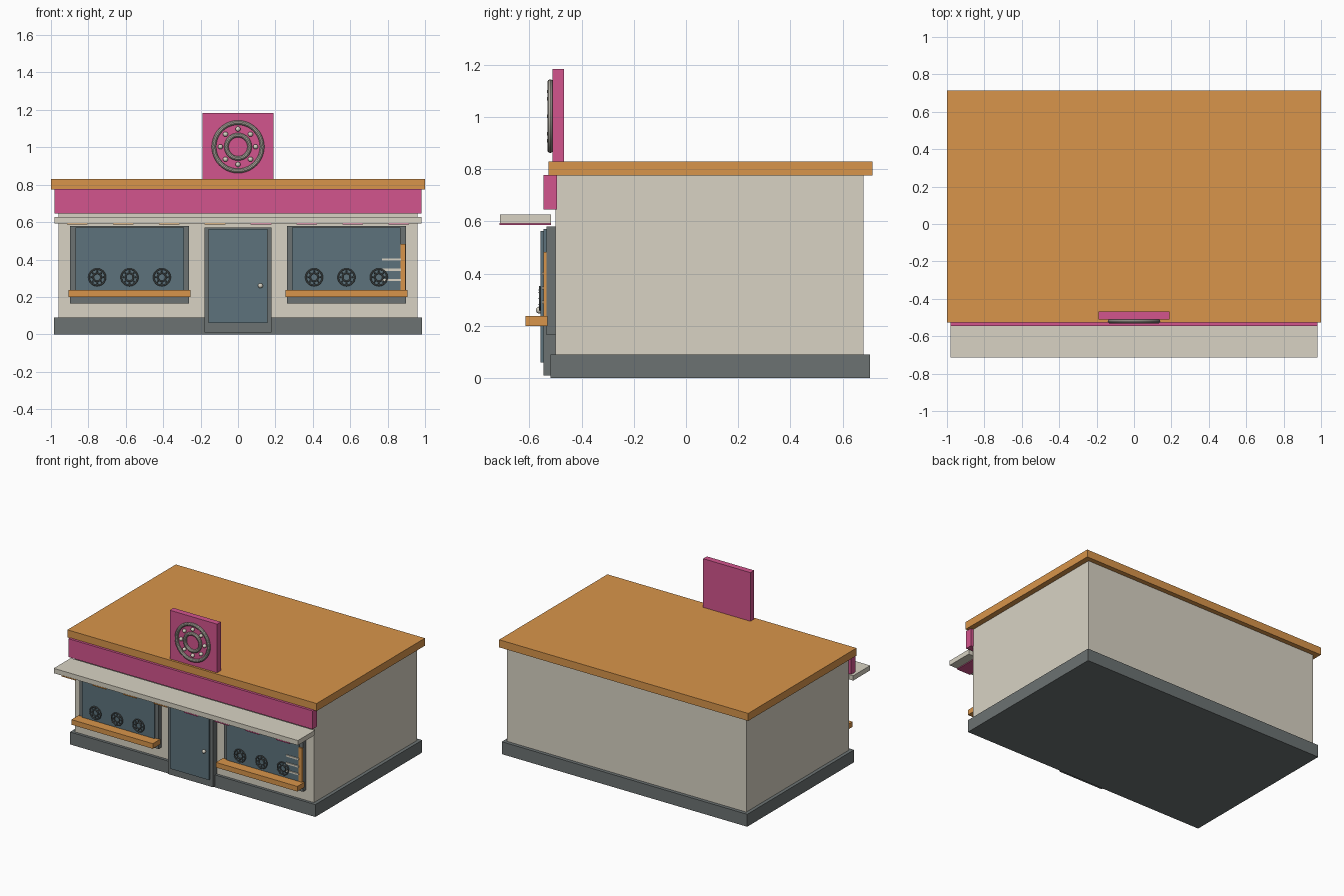
import bpy
from math import pi, cos, sin

if "Cube" in bpy.data.objects:
    bpy.data.objects.remove(bpy.data.objects["Cube"])


def material(name, rgb):
    m = bpy.data.materials.new(name)
    m.diffuse_color = (*rgb, 1)
    m.use_nodes = True
    m.node_tree.nodes["Principled BSDF"].inputs["Base Color"].default_value = m.diffuse_color
    return m


ORANGE = material("orange", (0.69, 0.30, 0.07))
PINK = material("pink", (0.65, 0.09, 0.27))
CREAM = material("cream", (0.69, 0.65, 0.55))
DARK = material("dark_grey", (0.15, 0.17, 0.17))
GLASS = material("glass", (0.11, 0.17, 0.20))
STEEL = material("steel", (0.45, 0.42, 0.37))


def finish(name, mat, smooth=False):
    ob = bpy.context.object
    ob.name = name
    ob.data.materials.append(mat)
    if smooth:
        bpy.ops.object.shade_smooth_by_angle()
    return ob


def box(name, x, y, z, mat):
    """Box from (min, max) ranges on each axis."""
    bpy.ops.mesh.primitive_cube_add(size=1, location=[sum(r) / 2 for r in (x, y, z)])
    ob = bpy.context.object
    ob.scale = [r[1] - r[0] for r in (x, y, z)]
    bpy.ops.object.transform_apply(location=False, rotation=False, scale=True)
    return finish(name, mat)


def ball(name, loc, r, mat):
    bpy.ops.mesh.primitive_uv_sphere_add(segments=16, ring_count=8, radius=r, location=loc)
    return finish(name, mat, True)


def bearing(name, x, y, z, r, mat, ball_mat):
    """Two upright rings with eight balls between them; r is the outer radius."""
    minor = r * 0.085
    for part, major in (("outer_ring", r - minor), ("inner_ring", r * 0.44)):
        bpy.ops.mesh.primitive_torus_add(
            location=(x, y, z), rotation=(pi / 2, 0, 0), major_radius=major,
            minor_radius=minor, major_segments=40, minor_segments=10)
        finish(f"{name}_{part}", mat, True)
    for i in range(8):
        a = i * pi / 4
        ball(f"{name}_ball", (x + r * 0.67 * cos(a), y, z + r * 0.67 * sin(a)), r * 0.095, ball_mat)


# Building shell
box("plinth", (-0.985, 0.985), (-0.52, 0.705), (0, 0.09), DARK)
box("walls", (-0.96, 0.96), (-0.5, 0.68), (0.02, 0.78), CREAM)
box("roof", (-1, 1), (-0.527, 0.715), (0.775, 0.83), ORANGE)
box("fascia", (-0.98, 0.98), (-0.545, -0.495), (0.645, 0.778), PINK)

# Awning with stripes on its underside
box("awning", (-0.98, 0.98), (-0.713, -0.518), (0.592, 0.627), CREAM)
for i in range(8):
    x = -0.86 + i * 0.2457
    box("awning_stripe", (x - 0.055, x + 0.055), (-0.715, -0.518), (0.586, 0.594),
        ORANGE if i < 4 else PINK)

# Door
box("door_frame", (-0.18, 0.18), (-0.545, -0.495), (0.01, 0.57), DARK)
box("door_panel", (-0.157, 0.157), (-0.557, -0.54), (0.06, 0.563), GLASS)
ball("door_knob", (0.12, -0.562, 0.26), 0.013, CREAM)

# Shop windows with sills and bearings on display
for side, s in (("left", -1), ("right", 1)):
    c = s * 0.58
    box(f"{side}_window_frame", (c - 0.317, c + 0.317), (-0.535, -0.495), (0.165, 0.58), DARK)
    box(f"{side}_window_glass", (c - 0.29, c + 0.29), (-0.545, -0.53), (0.2, 0.57), GLASS)
    box(f"{side}_window_sill", (c - 0.327, c + 0.327), (-0.615, -0.53), (0.2, 0.237), ORANGE)
    for k in (-1, 0, 1):
        bearing(f"{side}_display_bearing", c + k * 0.173, -0.56, 0.305, 0.048, DARK, DARK)

# Display rack in the right window
box("rack_post", (0.87, 0.895), (-0.546, -0.53), (0.23, 0.483), ORANGE)
for z in (0.29, 0.345, 0.4):
    box("rack_peg", (0.77, 0.872), (-0.552, -0.54), (z - 0.006, z + 0.006), CREAM)

# Rooftop sign
box("sign_board", (-0.19, 0.19), (-0.511, -0.468), (0.825, 1.183), PINK)
bearing("sign_bearing", 0, -0.52, 1.003, 0.141, STEEL, CREAM)
